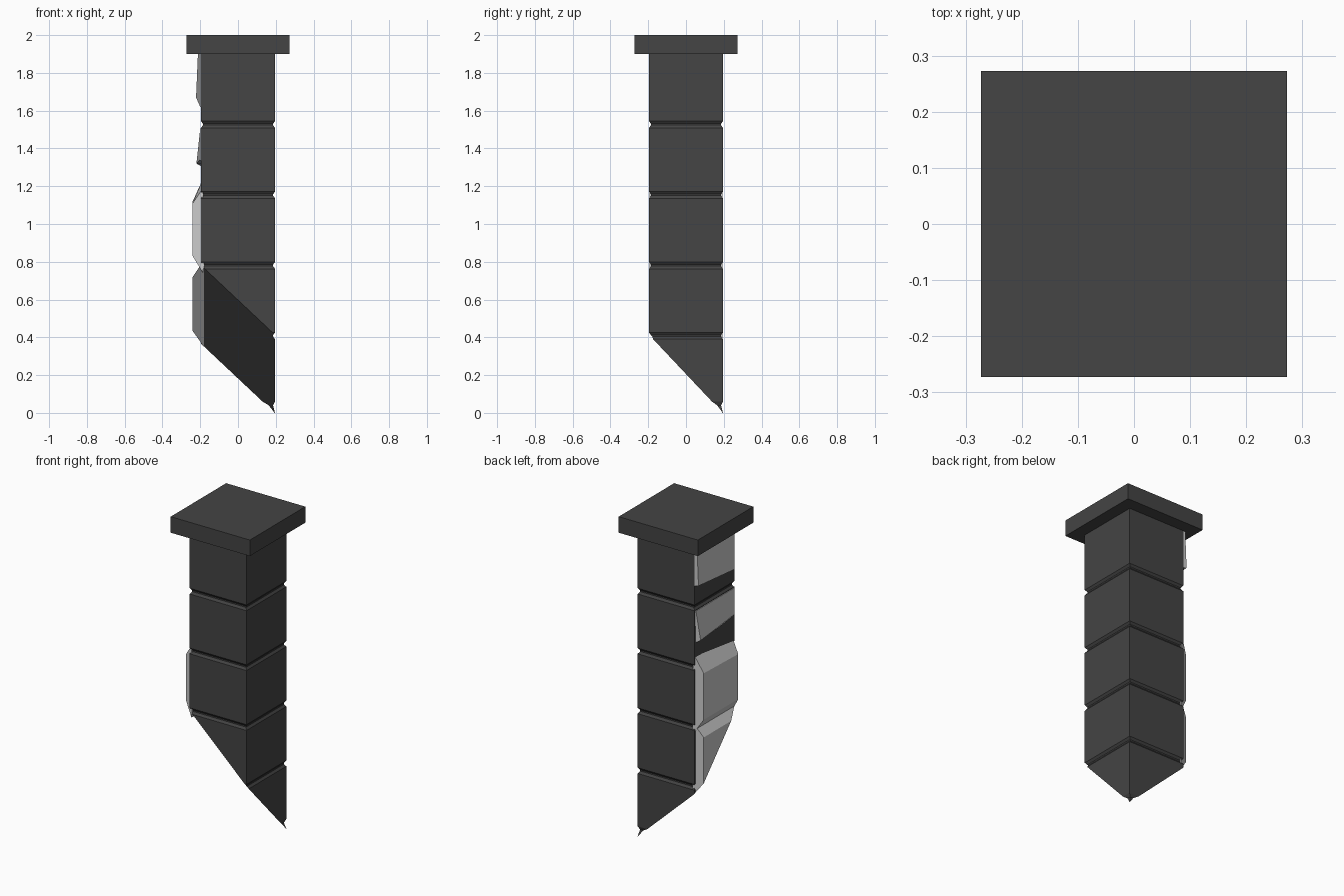
import bpy, bmesh
from mathutils import Vector

cube = bpy.data.objects.get("Cube")
if cube:
    bpy.data.objects.remove(cube, do_unlink=True)


def make_material(name, value):
    mat = bpy.data.materials.new(name)
    mat.use_nodes = True
    colour = (value, value, value, 1)
    mat.diffuse_color = colour
    mat.node_tree.nodes["Principled BSDF"].inputs["Base Color"].default_value = colour
    return mat


dark = make_material("dark stone", 0.058)
pale = make_material("pale stone", 0.6)

# Diagonal break plane shared by the shaft and the lowest slab
CUT_NORMAL = Vector((0.94, 1.06, 1.0))
CUT_HEIGHT = 0.39


def finish(bm, name, mat):
    bmesh.ops.recalc_face_normals(bm, faces=bm.faces)
    mesh = bpy.data.meshes.new(name)
    bm.to_mesh(mesh)
    bm.free()
    mesh.materials.append(mat)
    obj = bpy.data.objects.new(name, mesh)
    bpy.context.collection.objects.link(obj)
    return obj


def loft(bm, loops):
    """Skin quads between equal loops of points and cap both ends."""
    rings = [[bm.verts.new(p) for p in loop] for loop in loops]
    count = len(rings[0])
    for a, b in zip(rings, rings[1:]):
        for i in range(count):
            j = (i + 1) % count
            bm.faces.new((a[i], a[j], b[j], b[i]))
    bm.faces.new(rings[0])
    bm.faces.new(rings[-1])


def break_off(bm, height):
    """Remove everything below the break plane and close the hole."""
    cut = bmesh.ops.bisect_plane(
        bm, geom=bm.verts[:] + bm.edges[:] + bm.faces[:],
        plane_co=(0, 0, height), plane_no=CUT_NORMAL, clear_inner=True)
    edges = [e for e in cut["geom_cut"] if isinstance(e, bmesh.types.BMEdge)]
    bmesh.ops.contextual_create(bm, geom=edges)


def square(half, z):
    return [(-half, -half, z), (half, -half, z), (half, half, z), (-half, half, z)]


# Square top plate
bm = bmesh.new()
loft(bm, [square(0.273, 1.9), square(0.273, 2.0)])
finish(bm, "top_plate", dark)

# Shaft of stacked blocks with chamfered joints, broken diagonally at the foot
FULL, JOINT, CHAMFER = 0.196, 0.186, 0.018
profile = [(FULL, 1.91)]
for k in range(1, 5):
    z = 1.9 - 0.373 * k
    profile += [(FULL, z + CHAMFER), (JOINT, z + 0.004),
                (JOINT, z - 0.004), (FULL, z - CHAMFER)]
profile += [(FULL, 0.06), (JOINT, 0.04), (FULL, 0.0), (FULL, -0.05)]
bm = bmesh.new()
loft(bm, [square(h, z) for h, z in profile])
break_off(bm, CUT_HEIGHT)
finish(bm, "block_shaft", dark)


def slab(name, base, face, base_x=-0.185, cut=False):
    """Raised slab on the -x side; base is (y, z) corners, face is (x, y, z)."""
    bm = bmesh.new()
    loft(bm, [[(base_x, y, z) for y, z in base], face])
    if cut:
        break_off(bm, CUT_HEIGHT - 0.004)
    return finish(bm, name, pale)


# Thin tilted slab under the plate
slab("upper_slab",
     [(-0.194, 1.62), (0.194, 1.66), (0.194, 1.905), (-0.194, 1.905)],
     [(-0.2, -0.194, 1.62), (-0.222, 0.194, 1.67),
      (-0.212, 0.194, 1.905), (-0.2, -0.194, 1.905)])

# Wedge on the second block
slab("wedge_slab",
     [(-0.194, 1.32), (0.194, 1.3), (0.194, 1.505), (-0.194, 1.505)],
     [(-0.2, -0.194, 1.34), (-0.22, 0.17, 1.32),
      (-0.2, 0.188, 1.505), (-0.2, -0.194, 1.505)])

# Thick bevelled slab on the third block
slab("middle_slab",
     [(-0.194, 0.74), (0.194, 0.74), (0.194, 1.24), (-0.194, 1.19)],
     [(-0.24, -0.172, 0.83), (-0.24, 0.168, 0.83),
      (-0.24, 0.168, 1.12), (-0.24, -0.172, 1.11)])

# Thick bevelled slab cut by the break
slab("lower_slab",
     [(-0.194, 0.2), (0.194, 0.2), (0.194, 0.81), (-0.194, 0.81)],
     [(-0.24, -0.172, 0.2), (-0.24, 0.168, 0.2),
      (-0.24, 0.168, 0.72), (-0.24, -0.172, 0.72)],
     base_x=-0.18, cut=True)
